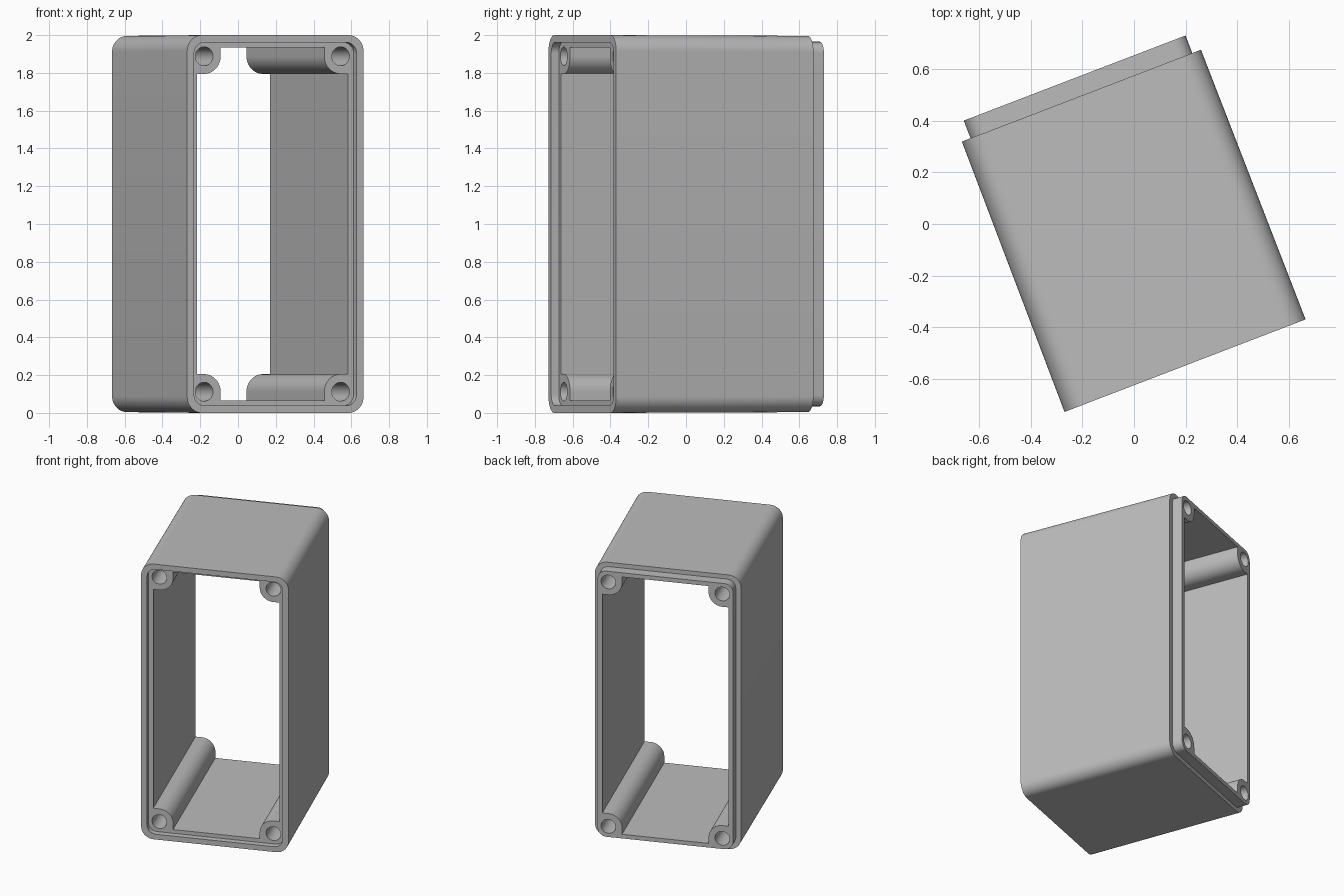
import bpy, bmesh
from math import radians, cos, sin, pi
from mathutils import Matrix

cube = bpy.data.objects.get("Cube")
if cube:
    bpy.data.objects.remove(cube, do_unlink=True)

grey = bpy.data.materials.new("plain grey")
grey.use_nodes = True
colour = (0.5, 0.5, 0.5, 1)
grey.diffuse_color = colour
grey.node_tree.nodes["Principled BSDF"].inputs["Base Color"].default_value = colour

FRONT, SHOULDER, BACK = -0.583, 0.537, 0.61
SEAT = -0.54                      # floor of the front recess
POST_X, POST_Z, POST_R, HOLE_R = 0.387, 0.888, 0.093, 0.05
INNER_X, INNER_Z = 0.428, 0.935


def arc(cx, cz, r, start, end, n=12):
    return [(cx + r * cos(start + (end - start) * i / n),
             cz + r * sin(start + (end - start) * i / n)) for i in range(n + 1)]


def rounded(hx, hz, r):
    """Rounded rectangle outline in the x-z plane."""
    pts = []
    for k, (sx, sz) in enumerate([(1, 1), (-1, 1), (-1, -1), (1, -1)]):
        pts += arc(sx * (hx - r), sz * (hz - r), r, k * pi / 2, (k + 1) * pi / 2)
    return pts


def cavity_outline():
    """Inner opening with the four corner posts left standing."""
    quarter = [(INNER_X, POST_Z - POST_R)]
    quarter += arc(POST_X, POST_Z, POST_R, -pi / 2, -pi, 16)
    quarter += [(POST_X - POST_R, INNER_Z)]
    half = quarter + [(-x, z) for x, z in reversed(quarter)]
    return half + [(-x, -z) for x, z in half]


def loft(name, sections):
    """Closed solid through (depth, outline) sections of equal point count."""
    bm = bmesh.new()
    rings = [[bm.verts.new((x, y, z)) for x, z in outline] for y, outline in sections]
    for a, b in zip(rings, rings[1:]):
        for i in range(len(a)):
            j = (i + 1) % len(a)
            bm.faces.new((a[i], a[j], b[j], b[i]))
    bm.faces.new(rings[0])
    bm.faces.new(rings[-1])
    bmesh.ops.recalc_face_normals(bm, faces=bm.faces)
    mesh = bpy.data.meshes.new(name)
    bm.to_mesh(mesh)
    bm.free()
    mesh.materials.append(grey)
    obj = bpy.data.objects.new(name, mesh)
    bpy.context.collection.objects.link(obj)
    return obj


def select(obj):
    bpy.ops.object.select_all(action='DESELECT')
    obj.select_set(True)
    bpy.context.view_layer.objects.active = obj


# Outer sleeve with slight draft, stepping in to the rear lip
lip = rounded(0.46, 0.965, 0.06)
body = loft("enclosure_body", [
    (FRONT, rounded(0.5, 1.0, 0.085)),
    (SHOULDER, rounded(0.496, 0.996, 0.085)),
    (SHOULDER, lip),
    (BACK, lip)])

# Cutters: front recess, main opening, screw holes
recess = rounded(0.461, 0.962, 0.06)
opening = cavity_outline()
cutters = [loft("recess_cutter", [(FRONT - 0.1, recess), (SEAT, recess)]),
           loft("opening_cutter", [(FRONT - 0.2, opening), (BACK + 0.1, opening)])]
for sx in (-1, 1):
    for sz in (-1, 1):
        hole = arc(sx * POST_X, sz * POST_Z, HOLE_R, 0, 2 * pi, 32)[:-1]
        cutters.append(loft("hole_cutter", [(FRONT - 0.3, hole), (BACK + 0.2, hole)]))

select(body)
for cutter in cutters:
    cutter.hide_render = True
    mod = body.modifiers.new("cut", 'BOOLEAN')
    mod.operation = 'DIFFERENCE'
    mod.solver = 'EXACT'
    mod.object = cutter
    bpy.ops.object.modifier_apply(modifier=mod.name)
    bpy.data.objects.remove(cutter, do_unlink=True)

# Turn the sleeve and stand it on the ground
body.data.transform(Matrix.Translation((0, 0, 1))
                    @ Matrix.Rotation(radians(21), 4, 'Z')
                    @ Matrix.Translation((-0.012, 0, 0)))
select(body)
bpy.ops.object.shade_smooth_by_angle(angle=radians(30))
